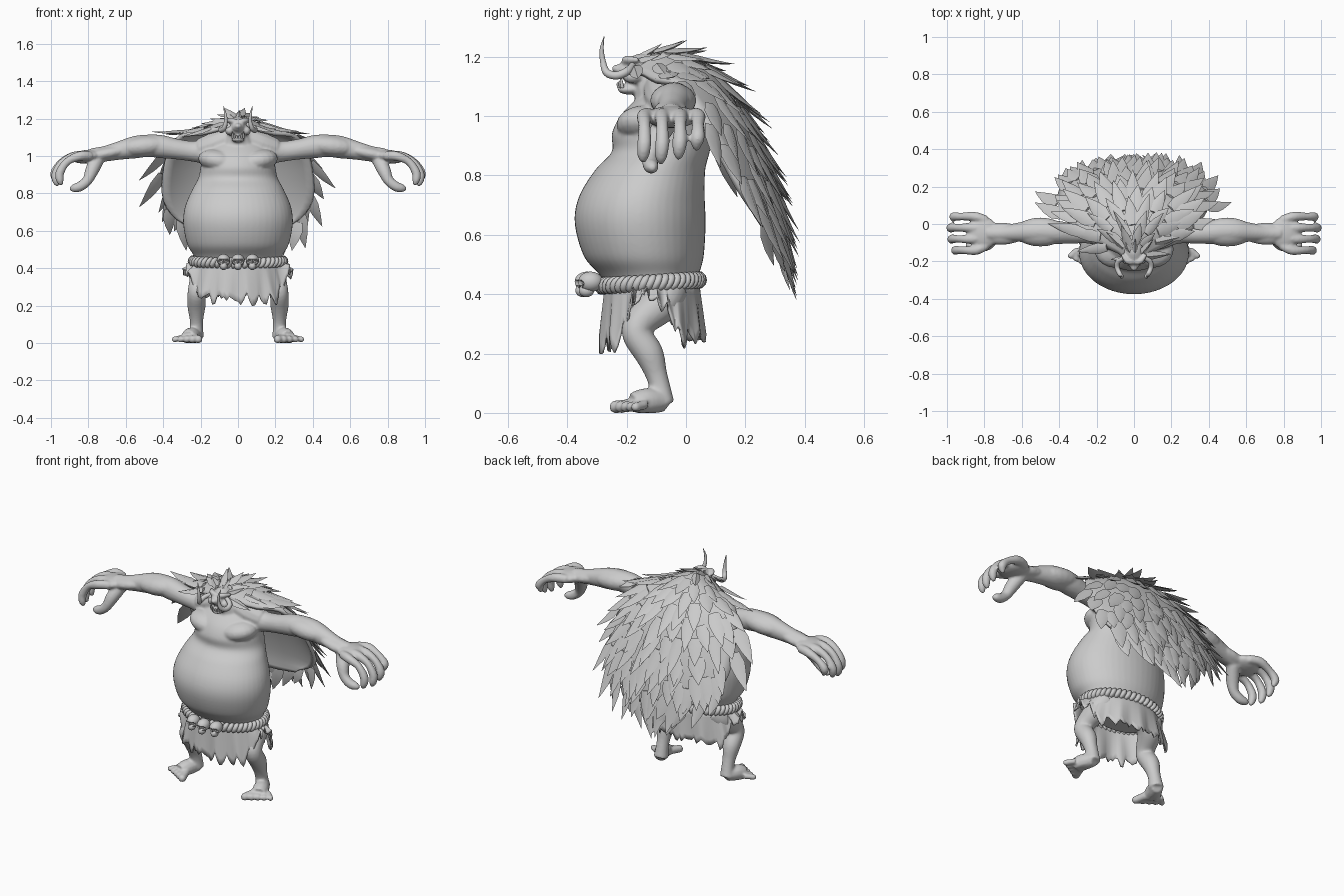
import bpy, bmesh, math, random
from mathutils import Vector, Matrix

random.seed(4)
if "Cube" in bpy.data.objects:
    bpy.data.objects.remove(bpy.data.objects["Cube"])

clay = bpy.data.materials.new("grey_clay")
clay.use_nodes = True
clay.diffuse_color = (0.6, 0.6, 0.6, 1)
clay.node_tree.nodes["Principled BSDF"].inputs["Base Color"].default_value = (0.6, 0.6, 0.6, 1)


def finish(bm, name, angle=60):
    bmesh.ops.recalc_face_normals(bm, faces=bm.faces)
    mesh = bpy.data.meshes.new(name)
    bm.to_mesh(mesh)
    bm.free()
    mesh.materials.append(clay)
    ob = bpy.data.objects.new(name, mesh)
    bpy.context.collection.objects.link(ob)
    bpy.ops.object.select_all(action='DESELECT')
    ob.select_set(True)
    bpy.context.view_layer.objects.active = ob
    bpy.ops.object.shade_smooth_by_angle(angle=math.radians(angle))
    return ob


def spline(keys, steps=5):
    """Catmull-Rom curve through rows of four numbers."""
    k = [Vector(p) for p in keys]
    k = [k[0]] + k + [k[-1]]
    out = []
    for i in range(1, len(k) - 2):
        a, b, c, d = k[i - 1:i + 3]
        for s in range(steps):
            t = s / steps
            out.append(b + (c - a) * t / 2 + (a - b * 2.5 + c * 2 - d / 2) * t * t
                       + (b * 1.5 - a / 2 - c * 1.5 + d / 2) * t ** 3)
    return out + [k[-1]]


def skin_rings(bm, rings):
    vs = [[bm.verts.new(p) for p in r] for r in rings]
    n = len(vs[0])
    for a, b in zip(vs, vs[1:]):
        for i in range(n):
            bm.faces.new((a[i], a[(i + 1) % n], b[(i + 1) % n], b[i]))
    bm.faces.new(vs[0])
    bm.faces.new(vs[-1])


def tube(bm, keys, side=1, sides=12):
    """Tube through rows of x, y, z, radius."""
    pts = spline([(k[0] * side, *k[1:]) for k in keys])
    rings = []
    for i, p in enumerate(pts):
        d = (pts[min(i + 1, len(pts) - 1)] - pts[max(i - 1, 0)]).to_3d().normalized()
        u = d.orthogonal() if i == 0 else (u - d * u.dot(d))
        u.normalize()
        w = d.cross(u)
        rings.append([p.to_3d() + (u * math.cos(a) + w * math.sin(a)) * p.w
                      for a in (math.tau * j / sides for j in range(sides))])
    skin_rings(bm, rings)


def ball(bm, pos, size, rot=None, seg=20):
    m = Matrix.Translation(pos) @ (rot or Matrix()) @ Matrix.Diagonal((*size, 1))
    return bmesh.ops.create_uvsphere(bm, u_segments=seg, v_segments=seg // 2, radius=1, matrix=m)["verts"]


# Torso: rows of height, front y, back y, half width
bm = bmesh.new()
torso = [(.37, -.2, .02, .16), (.42, -.255, .035, .215), (.47, -.295, .045, .238), (.53, -.345, .06, .272),
         (.64, -.375, .066, .293), (.73, -.36, .063, .283), (.82, -.305, .065, .245),
         (.88, -.25, .08, .213), (.94, -.25, .085, .2), (1.0, -.222, .085, .19), (1.05, -.175, .07, .165),
         (1.08, -.14, .05, .12)]
skin_rings(bm, [[(w * math.cos(a), (f + b) / 2 + (b - f) / 2 * math.sin(a), z)
                 for a in (math.tau * j / 48 for j in range(48))] for z, f, b, w in spline(torso)])

# Neck and head
tube(bm, [(0, -.04, 1.0, .13), (0, -.09, 1.08, .1), (0, -.13, 1.13, .06)])
ball(bm, (0, -.14, 1.15), (.058, .08, .062))
ball(bm, (0, -.2, 1.155), (.036, .04, .028))
ball(bm, (0, -.235, 1.16), (.02, .016, .014))
ball(bm, (0, -.19, 1.09), (.036, .042, .018))

for s in (1, -1):
    # Brow, cheek, chest and shoulder masses
    tube(bm, [(0, -.2, 1.18, .014), (.035, -.2, 1.19, .015), (.065, -.16, 1.19, .009)], s)
    ball(bm, (s * .045, -.18, 1.135), (.024, .035, .025))
    ball(bm, (s * .1, -.135, .972), (.115, .1, .062), Matrix.Rotation(s * -.2, 4, 'Y'))
    tube(bm, [(.03, -.08, 1.1, .065), (.12, -.07, 1.06, .07), (.2, -.055, 1.035, .06)], s)
    # Arm, with broad forearm and wrist
    tube(bm, [(.14, -.06, 1.02, .07), (.24, -.05, 1.025, .055), (.33, -.05, 1.037, .055),
              (.41, -.045, 1.05, .062), (.48, -.04, 1.055, .06), (.55, -.04, 1.047, .06),
              (.63, -.045, 1.03, .05), (.71, -.05, 1.012, .042), (.78, -.05, 1.0, .042)], s, 20)
    ball(bm, (s * .5, -.043, 1.052), (.14, .078, .058), Matrix.Rotation(s * .1, 4, 'Y'))
    ball(bm, (s * .71, -.052, 1.012), (.13, .06, .036), Matrix.Rotation(s * .2, 4, 'Y'))
    # Hand
    ball(bm, (s * .81, -.048, .997), (.085, .09, .036), Matrix.Rotation(s * .12, 4, 'Y'))
    for y, drop, back in ((.04, .045, .015), (-.02, .015, 0), (-.08, 0, .005), (-.14, .005, .025)):
        tube(bm, [(.79, y * .75 - .01, 1.0, .025), (.87 - back, y, 1.0, .026),
                  (.938 - back, y, .97, .021), (.977 - back, y, .91 + drop / 2, .024),
                  (.977 - back, y - .004, .865 + drop, .021), (.967 - back, y - .004, .84 + drop, .009)], s)
    tube(bm, [(.75, -.06, .985, .038), (.78, -.1, .925, .037), (.805, -.12, .87, .028),
              (.845, -.12, .837, .027), (.88, -.114, .828, .022), (.9, -.112, .828, .009)], s)
    # Leg
    tube(bm, [(.15, -.06, .42, .07), (.185, -.085, .37, .067), (.21, -.15, .31, .054),
              (.22, -.165, .265, .05), (.222, -.125, .2, .049), (.222, -.1, .13, .037),
              (.222, -.087, .08, .036), (.224, -.08, .03, .042)], s, 20)
    # Foot and toes
    tube(bm, [(.222, -.065, .025, .03), (.23, -.09, .038, .04), (.25, -.135, .038, .046),
              (.265, -.175, .026, .043)], s)
    for i in range(5):
        a = i / 4
        base = Vector((.23 + .07 * a, -.175 + .04 * a, .028))
        tip = Vector((.21 + .132 * a, -.243 + .07 * a, .019))
        r = .022 - .006 * a
        tube(bm, [(*base, r), (*base.lerp(tip, .6), r), (*tip, r), (*(tip + (tip - base) * .2), r * .4)], s)
for v in bm.verts:
    v.co.z = max(v.co.z, 0)
body = finish(bm, "body")
fuse = body.modifiers.new("fuse", 'REMESH')
fuse.mode, fuse.voxel_size, fuse.use_smooth_shade = 'VOXEL', .0065, True
soft = body.modifiers.new("soften", 'SMOOTH')
soft.factor, soft.iterations = .5, 7

# Tusks and teeth
bm = bmesh.new()
for s in (1, -1):
    tube(bm, [(.05, -.18, 1.17, .012), (.085, -.2, 1.15, .014), (.09, -.235, 1.137, .014),
              (.075, -.268, 1.148, .013), (.065, -.28, 1.185, .01), (.068, -.284, 1.225, .007),
              (.078, -.276, 1.268, .001)], s)
    for x, h in ((.008, .014), (.02, .02), (.03, .03)):
        y = -.229 + x * .5
        tube(bm, [(x, y, 1.095, .006), (x, y - .004, 1.1 + h * .6, .005), (x, y - .004, 1.1 + h, .001)], s, 8)
finish(bm, "tusks_and_teeth")

# Twisted rope belt
bm = bmesh.new()
turns = 50
for i in range(turns):
    a = math.tau * i / turns
    p = Vector((.241 * math.cos(a), -.12 + .163 * math.sin(a), .438 + .01 * math.sin(a)))
    heading = math.atan2(.163 * math.cos(a), -.241 * math.sin(a))
    ball(bm, p, (.017, .028, .033), Matrix.Rotation(heading, 4, 'Z') @ Matrix.Rotation(.5, 4, 'Y'), 12)
finish(bm, "rope_belt")

# Belt skulls with pressed-in sockets
bm = bmesh.new()
for x in (-.077, 0, .077):
    y = -.333 + abs(x) * .15
    head = ball(bm, (x, y, .442), (.035, .042, .034), seg=32)
    for hole, r in (((-.014, .437), .0115), ((.014, .437), .0115), ((0, .42), .006)):
        for v in head:
            d = math.hypot(v.co.x - x - hole[0], v.co.z - hole[1])
            if v.co.y < y and d < r:
                v.co.y += .012
    ball(bm, (x, y - .014, .412), (.021, .026, .022), seg=16)
finish(bm, "belt_skulls", 40)

# Ragged loincloth, long in front and behind, open over the thighs
bm = bmesh.new()
cols, rows = 120, 6
grid = []
for i in range(cols):
    a = math.tau * i / cols
    reach = min(1, max(0, abs(math.sin(a + .1 * math.cos(a))) * 2.4 - .6))
    hem = .405 - reach * (.16 if math.sin(a) < 0 else .14)
    hem += random.uniform(-.035, .012) + .014 * math.sin(i * 1.3)
    wave = .012 * math.sin(a * 13)
    grid.append([])
    for j in range(rows + 1):
        t = j / rows
        flare = 1 + t * (.1 + wave * 4)
        wide = flare + t * .12
        grid[-1].append(bm.verts.new((.235 * wide * math.cos(a), -.115 + .16 * flare * math.sin(a),
                                      .435 + (hem - .435) * t)))
for i in range(cols):
    b = grid[(i + 1) % cols]
    for j in range(rows):
        bm.faces.new((grid[i][j], b[j], b[j + 1], grid[i][j + 1]))
cloth = finish(bm, "loincloth")
cloth.modifiers.new("thickness", 'SOLIDIFY').thickness = .008

# Mane centre line: y, z, half width, droop at the sides
mane_line = spline([(-.17, 1.185, .04, .03), (-.09, 1.212, .09, .06), (.0, 1.198, .2, .07),
                    (.1, 1.135, .31, .02), (.18, 1.025, .375, .0), (.245, .89, .405, .0),
                    (.29, .76, .4, .0), (.318, .64, .33, -.02), (.325, .55, .19, -.03)], 8)


def mane(u, v):
    f = min(max(v, 0), .9999) * (len(mane_line) - 1)
    i = int(f)
    y, z, w, droop = mane_line[i].lerp(mane_line[i + 1], f - i)
    return Vector((u * w, y - abs(u) ** 2.5 * (.02 + .12 * math.sin(math.pi * v)), z - droop * u * u))


# Mane under-layer
bm = bmesh.new()
sheet = [[bm.verts.new(mane(i / 10 - 1, j / 24)) for i in range(21)] for j in range(25)]
for a, b in zip(sheet, sheet[1:]):
    for i in range(20):
        bm.faces.new((a[i], a[i + 1], b[i + 1], b[i]))
lining = finish(bm, "mane_lining")
lining.modifiers.new("thickness", 'SOLIDIFY').thickness = .02


def lock(bm, p, d, n, length, width):
    """Pointed, ridged lock of hair that lifts off at its tip."""
    s = d.cross(n).normalized()
    rings = []
    for t, k in ((0, .7), (.3, 1), (.6, .72), (.85, .3), (1, .02)):
        c = p + d * length * t + n * (.006 + length * .15 * t * t)
        rings.append([c + s * width * k, c + n * .012 * k, c - s * width * k, c - n * .008 * k])
    skin_rings(bm, rings)


# Overlapping rows of broad mane locks
bm = bmesh.new()
for j in range(13):
    v = .02 + j / 13
    count = 4 + int(mane(1, v).x * 20)
    for i in range(count):
        u = ((i + .5 * (j % 2) + .25) / count) * 2 - 1 + random.uniform(-.06, .06)
        u = max(-1, min(1, u))
        vv = min(.97, v + random.uniform(-.025, .025))
        p = mane(u, vv)
        down = (mane(u, vv + .02) - mane(u, vv - .02)).normalized()
        across = (mane(u + .05, vv) - mane(u - .05, vv)).normalized()
        n = down.cross(across).normalized()
        if n.y + n.z < 0:
            n = -n
        d = (down + across * (u * .6 + random.uniform(-.2, .2))).normalized()
        size = min(1, .45 + v * 1.6)
        lock(bm, p, d, n, random.uniform(.14, .23) * size, random.uniform(.034, .046) * size)
finish(bm, "mane_locks", 50)
